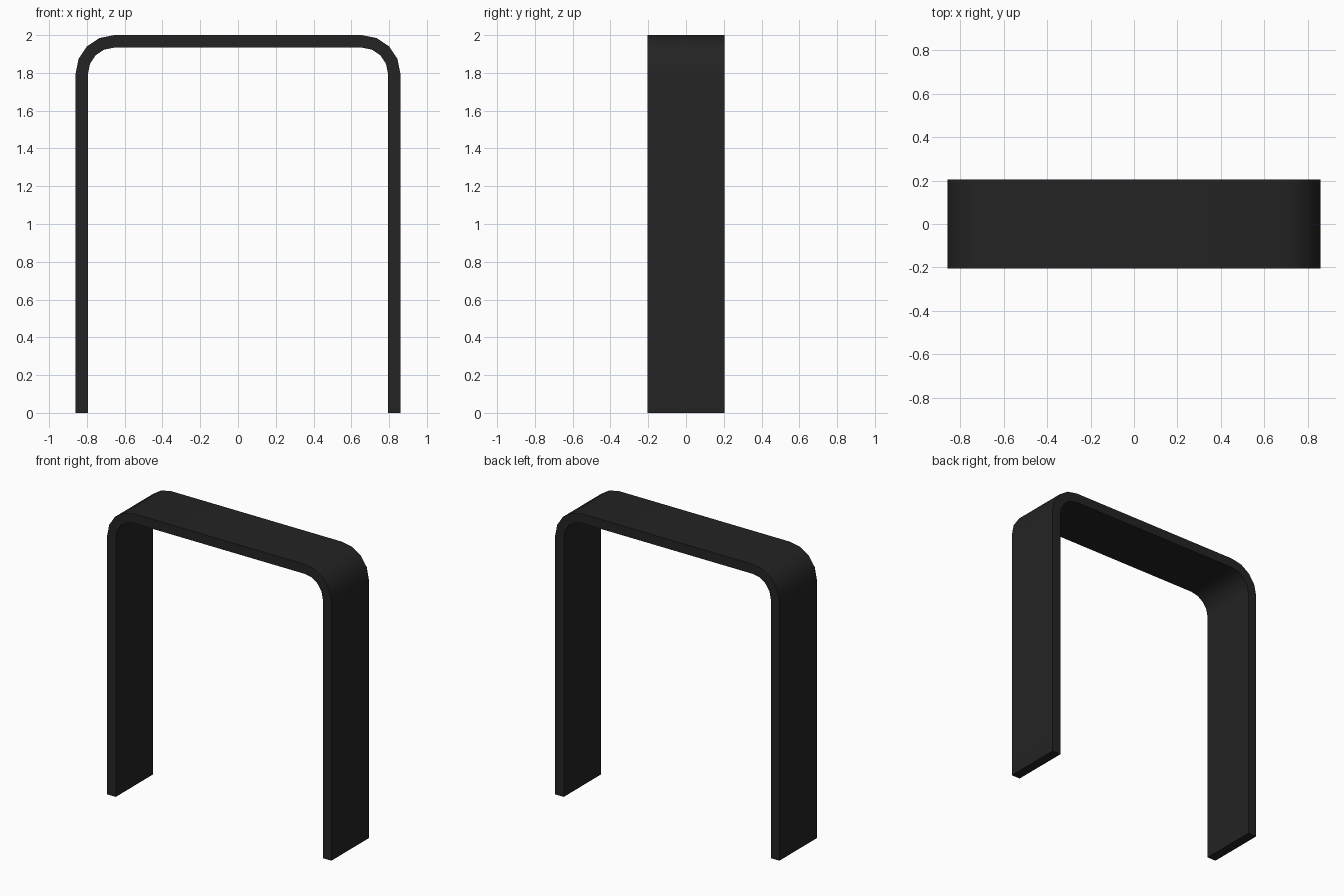
import bpy, bmesh, math

cube = bpy.data.objects.get("Cube")
if cube:
    bpy.data.objects.remove(cube, do_unlink=True)

HALF_WIDTH, HEIGHT, HALF_DEPTH = 0.86, 2.0, 0.205
THICKNESS, RADIUS, SEGMENTS = 0.066, 0.205, 4

# Dark matte finish
black = bpy.data.materials.new("charcoal black")
black.use_nodes = True
color = (0.017, 0.017, 0.017, 1)
black.diffuse_color = color
black.node_tree.nodes["Principled BSDF"].inputs["Base Color"].default_value = color


def arch_path(inset):
    """Outline of the bent strip, from the left foot over to the right foot."""
    cx, cz, r = HALF_WIDTH - RADIUS, HEIGHT - RADIUS, RADIUS - inset
    angles = [math.pi / 2 * i / SEGMENTS for i in range(SEGMENTS + 1)]
    half = [(HALF_WIDTH - inset, 0)]
    half += [(cx + r * math.cos(a), cz + r * math.sin(a)) for a in angles]
    return half + [(-x, z) for x, z in reversed(half)]


# Bent flat strip: a ring of four corners swept along the arch
bm = bmesh.new()
rings = []
for (ox, oz), (ix, iz) in zip(arch_path(0), arch_path(THICKNESS)):
    corners = [(ox, -HALF_DEPTH, oz), (ox, HALF_DEPTH, oz),
               (ix, HALF_DEPTH, iz), (ix, -HALF_DEPTH, iz)]
    rings.append([bm.verts.new(c) for c in corners])
for a, b in zip(rings, rings[1:]):
    for i in range(4):
        j = (i + 1) % 4
        bm.faces.new((a[i], a[j], b[j], b[i]))

# Feet
bm.faces.new(rings[0])
bm.faces.new(rings[-1])
bmesh.ops.recalc_face_normals(bm, faces=bm.faces)

mesh = bpy.data.meshes.new("arch_frame")
bm.to_mesh(mesh)
bm.free()
mesh.materials.append(black)
frame = bpy.data.objects.new("arch_frame", mesh)
bpy.context.collection.objects.link(frame)

# Smooth bends, sharp rims
bpy.ops.object.select_all(action="DESELECT")
frame.select_set(True)
bpy.context.view_layer.objects.active = frame
bpy.ops.object.shade_smooth_by_angle(angle=math.radians(35))
